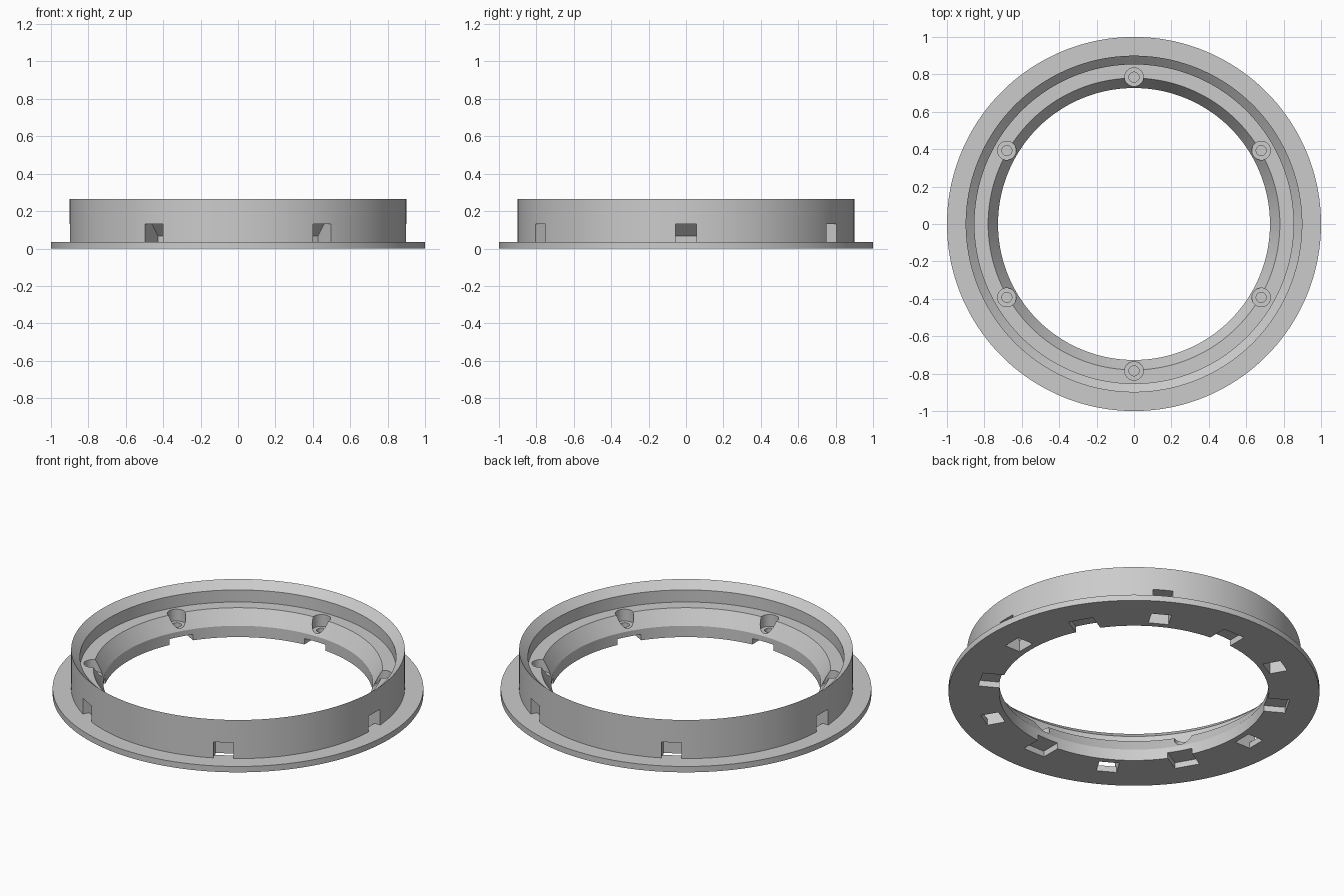
import bpy, bmesh, math
from mathutils import Matrix

if "Cube" in bpy.data.objects:
    bpy.data.objects.remove(bpy.data.objects["Cube"])


def make_object(name, bm):
    bmesh.ops.recalc_face_normals(bm, faces=bm.faces)
    mesh = bpy.data.meshes.new(name)
    bm.to_mesh(mesh)
    bm.free()
    obj = bpy.data.objects.new(name, mesh)
    bpy.context.collection.objects.link(obj)
    return obj


def lathe(bm, profile, segments, place=Matrix()):
    """Revolve a closed (radius, height) outline about z."""
    rings = []
    for i in range(segments):
        spin = place @ Matrix.Rotation(math.tau * i / segments, 4, "Z")
        rings.append([bm.verts.new(spin @ Matrix.Translation((r, 0, z)).translation)
                      for r, z in profile])
    n = len(profile)
    for i, a in enumerate(rings):
        b = rings[(i + 1) % segments]
        for j in range(n):
            k = (j + 1) % n
            bm.faces.new((a[j], b[j], b[k], a[k]))


def bore(bm, steps, segments, place):
    """Stepped solid of revolution, capped at both ends."""
    rings = []
    for r, z in steps:
        rings.append([bm.verts.new(place @ Matrix.Translation(
            (r * math.cos(math.tau * i / segments),
             r * math.sin(math.tau * i / segments), z)).translation)
            for i in range(segments)])
    for a, b in zip(rings, rings[1:]):
        for i in range(segments):
            k = (i + 1) % segments
            bm.faces.new((a[i], a[k], b[k], b[i]))
    bm.faces.new(rings[0])
    bm.faces.new(rings[-1])


def slot(bm, outline, width, place):
    """Extrude a radial (radius, height) outline sideways."""
    sides = [[bm.verts.new(place @ Matrix.Translation((r, s * width / 2, z)).translation)
              for r, z in outline] for s in (-1, 1)]
    bm.faces.new(sides[0])
    bm.faces.new(sides[1])
    n = len(outline)
    for j in range(n):
        k = (j + 1) % n
        bm.faces.new((sides[0][j], sides[0][k], sides[1][k], sides[1][j]))


# Ring body: flange, upright wall, bevelled rim, ledge and sloping inner face
bm = bmesh.new()
lathe(bm, [(0.727, 0), (1, 0), (1, 0.035), (0.9, 0.035), (0.9, 0.265),
           (0.853, 0.222), (0.853, 0.15), (0.78, 0.15), (0.727, 0.067)], 180)
ring = make_object("flanged_ring", bm)

# Cutters: clip passages, underside notches and counterbored screw holes
bm = bmesh.new()
passage = [(0.76, -0.05), (0.76, 0.068), (0.825, 0.13), (0.93, 0.13),
           (0.93, 0.035), (0.86, 0.035), (0.86, -0.05)]
notch = [(0.69, -0.05), (0.69, 0.035), (0.84, 0.035), (0.84, -0.05)]
screw_hole = [(0.027, 0.045), (0.027, 0.08), (0.05, 0.08), (0.05, 0.19)]
for i in range(6):
    clip_turn = Matrix.Rotation(math.radians(60 * i), 4, "Z")
    screw_turn = Matrix.Rotation(math.radians(60 * i + 30), 4, "Z")
    slot(bm, passage, 0.11, clip_turn)
    slot(bm, notch, 0.14, screw_turn)
    bore(bm, screw_hole, 32, screw_turn @ Matrix.Translation((0.785, 0, 0)))
cutter = make_object("opening_cutter", bm)
cutter.hide_render = True

cut = ring.modifiers.new("openings", "BOOLEAN")
cut.operation = "DIFFERENCE"
cut.solver = "EXACT"
cut.object = cutter
bpy.context.view_layer.objects.active = ring
bpy.ops.object.select_all(action="DESELECT")
ring.select_set(True)
bpy.ops.object.modifier_apply(modifier=cut.name)
bpy.data.objects.remove(cutter)

# Plain grey finish
grey = bpy.data.materials.new("plain_grey")
grey.use_nodes = True
color = (0.6, 0.6, 0.6, 1)
grey.diffuse_color = color
grey.node_tree.nodes["Principled BSDF"].inputs["Base Color"].default_value = color
ring.data.materials.clear()
ring.data.materials.append(grey)
bpy.ops.object.shade_smooth_by_angle(angle=math.radians(25))
